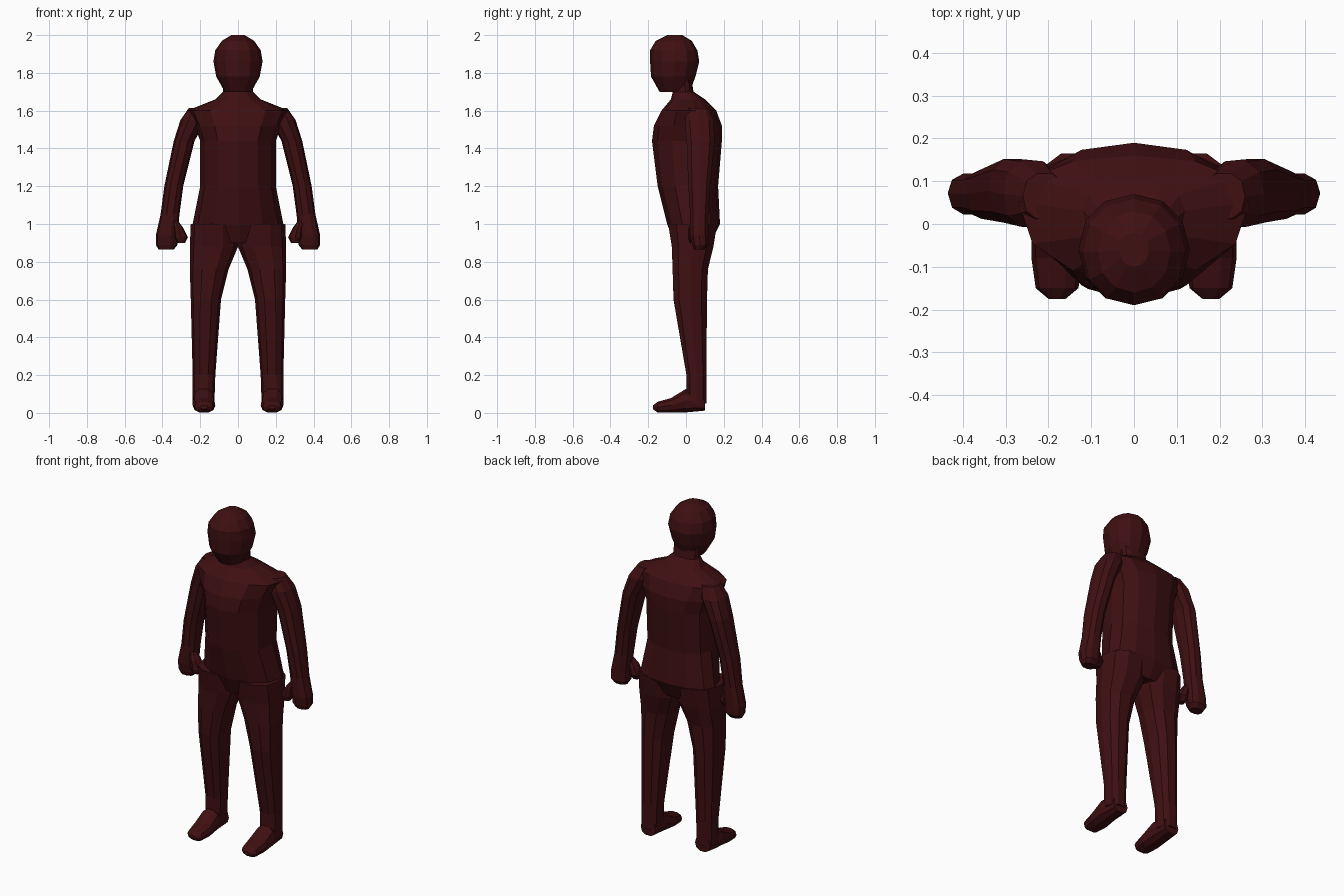
import bpy, bmesh, math

cube = bpy.data.objects.get("Cube")
if cube:
    bpy.data.objects.remove(cube, do_unlink=True)

# One dark red for the whole figure
red = bpy.data.materials.new("dark red")
red.use_nodes = True
colour = (0.05, 0.005, 0.006, 1)
red.diffuse_color = colour
red.node_tree.nodes["Principled BSDF"].inputs["Base Color"].default_value = colour


def rounded(angle, squareness):
    """Unit outline point, slightly squarer than a circle."""
    cosine, sine = math.cos(angle), math.sin(angle)
    return (math.copysign(abs(cosine) ** squareness, cosine),
            math.copysign(abs(sine) ** squareness, sine))


def centred(rings):
    """Expand (level, half width, front, back) into symmetric rings."""
    return [(level, -half, half, front, back) for level, half, front, back in rings]


def make_ring(bm, ring, sides, squareness, widest, lengthwise):
    level, inner, outer, front, back = ring
    middle = front + (back - front) * widest
    verts = []
    for step in range(sides):
        across, along = rounded(math.tau * step / sides, squareness)
        x = (inner + outer) / 2 + across * (outer - inner) / 2
        reach = back - middle if along > 0 else middle - front
        depth = middle + along * reach
        verts.append(bm.verts.new((x, level, depth) if lengthwise else (x, depth, level)))
    return verts


def loft(name, rings, sides=10, squareness=0.85, widest=0.5, lengthwise=False, mirror=True):
    """Skin a stack of rings given as (level, inner, outer, front, back)."""
    bm = bmesh.new()
    loops = [make_ring(bm, ring, sides, squareness, widest, lengthwise) for ring in rings]
    for low, high in zip(loops, loops[1:]):
        for step in range(sides):
            following = (step + 1) % sides
            bm.faces.new((low[step], low[following], high[following], high[step]))
    bm.faces.new(loops[0])
    bm.faces.new(loops[-1])
    bmesh.ops.recalc_face_normals(bm, faces=bm.faces)
    mesh = bpy.data.meshes.new(name)
    bm.to_mesh(mesh)
    bm.free()
    mesh.materials.append(red)
    part = bpy.data.objects.new(name, mesh)
    bpy.context.collection.objects.link(part)
    if mirror:
        part.modifiers.new("Mirror", "MIRROR").use_mirror_merge = False


# Hips, chest, shoulders and neck
loft("torso", centred([
    (.9, .15, -.06, .13),
    (1, .24, -.1, .18),
    (1.2, .2, -.15, .17),
    (1.44, .2, -.18, .19),
    (1.52, .23, -.17, .19),
    (1.6, .27, -.13, .16),
    (1.66, .12, -.08, .1),
    (1.7, .08, -.07, .04),
    (1.76, .08, -.07, .03),
]), sides=12, squareness=0.9, widest=0.62, mirror=False)

# Rounded head with a blunt chin
loft("head", centred([
    (1.7, .07, -.14, .02),
    (1.78, .115, -.185, .05),
    (1.86, .13, -.19, .07),
    (1.92, .12, -.19, .06),
    (1.97, .085, -.16, .03),
    (2, .035, -.1, -.02),
]), sides=12, squareness=0.95, mirror=False)

# Legs
loft("legs", [
    (.05, .125, .24, 0, .11),
    (.2, .12, .24, 0, .11),
    (.6, .09, .25, -.07, .115),
    (.76, .05, .255, -.075, .12),
    (.88, 0, .255, -.08, .15),
    (1, 0, .25, -.1, .17),
])

# Feet, from toe to heel
loft("feet", [
    (-.175, .16, .2, .02, .04),
    (-.15, .13, .23, 0, .06),
    (-.08, .12, .24, 0, .08),
    (0, .125, .24, 0, .13),
    (.1, .13, .23, .01, .1),
], lengthwise=True)

# Arms ending in closed hands
loft("arms", [
    (.865, .34, .42, .04, .1),
    (.89, .32, .435, .03, .12),
    (.94, .32, .435, .02, .12),
    (1.05, .31, .41, .02, .12),
    (1.2, .29, .39, .01, .13),
    (1.44, .23, .34, 0, .155),
    (1.55, .17, .305, -.01, .15),
    (1.615, .16, .26, .01, .12),
])

# Thumbs
loft("thumbs", [
    (.9, .28, .32, .02, .06),
    (.93, .265, .34, .01, .08),
    (.98, .29, .34, .01, .08),
    (1.02, .32, .35, .03, .07),
], sides=8)
